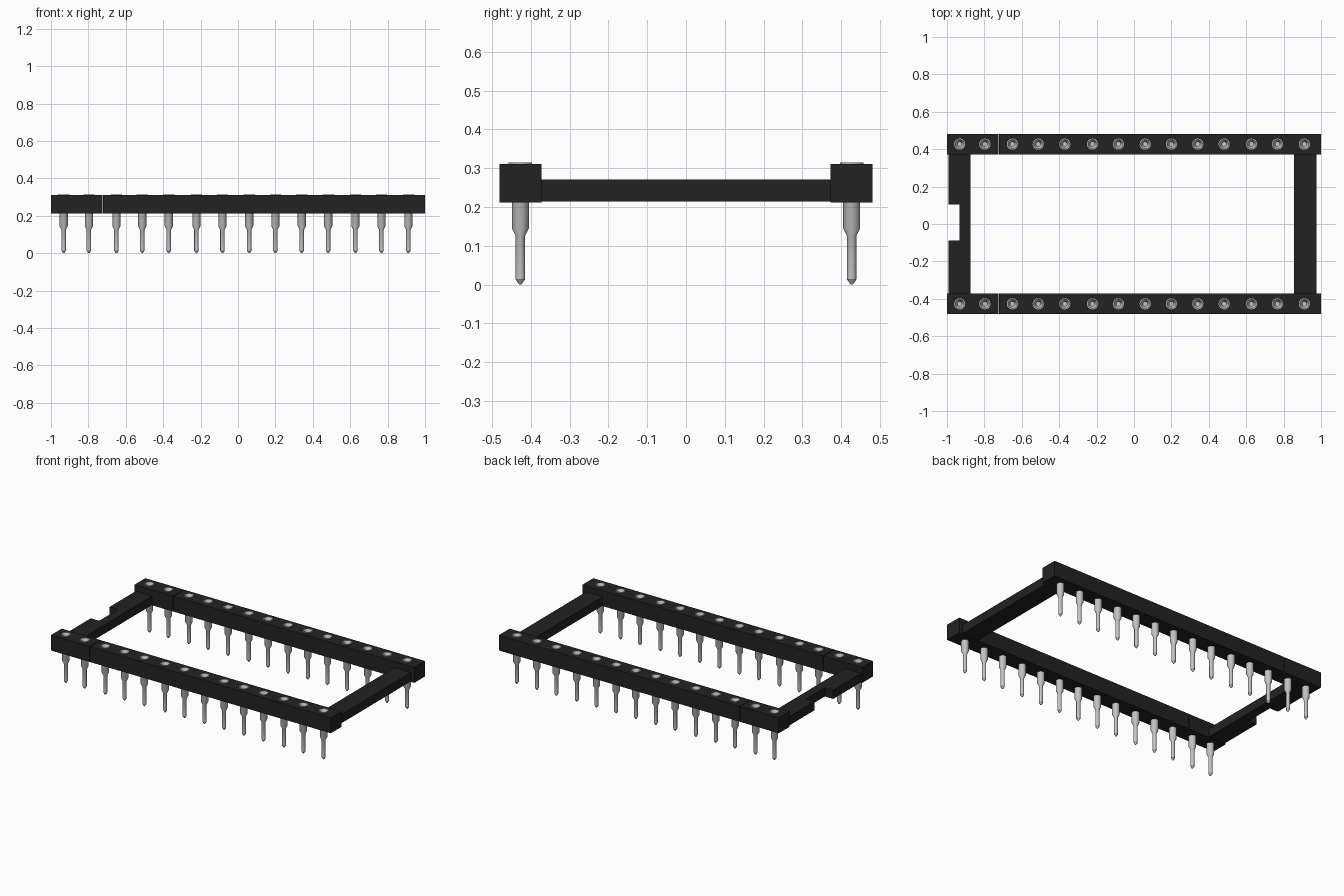
import bpy, bmesh, math

cube = bpy.data.objects.get("Cube")
if cube:
    bpy.data.objects.remove(cube, do_unlink=True)


def material(name, rgb, rough):
    m = bpy.data.materials.new(name)
    m.use_nodes = True
    m.diffuse_color = (*rgb, 1)
    b = m.node_tree.nodes["Principled BSDF"]
    b.inputs["Base Color"].default_value = (*rgb, 1)
    b.inputs["Roughness"].default_value = rough
    return m


BLACK = material("black plastic", (0.016, 0.016, 0.016), 0.6)
SILVER = material("silver metal", (0.56, 0.56, 0.56), 0.4)

PIN_X = [-0.932, -0.797, -0.65, -0.512, -0.37, -0.222, -0.083,
         0.06, 0.2, 0.341, 0.482, 0.628, 0.767, 0.911]
PIN_Y = 0.427
SIDES = 16


def finish(name, bm, mat):
    bmesh.ops.recalc_face_normals(bm, faces=bm.faces)
    me = bpy.data.meshes.new(name)
    bm.to_mesh(me)
    bm.free()
    me.materials.append(mat)
    ob = bpy.data.objects.new(name, me)
    bpy.context.collection.objects.link(ob)
    return ob


def prism(name, outline, z0, z1, mat):
    """Extrude a flat outline from z0 up to z1."""
    bm = bmesh.new()
    face = bm.faces.new([bm.verts.new((x, y, z0)) for x, y in outline])
    top = bmesh.ops.extrude_face_region(bm, geom=[face])["geom"]
    bmesh.ops.translate(bm, vec=(0, 0, z1 - z0),
                        verts=[v for v in top if isinstance(v, bmesh.types.BMVert)])
    return finish(name, bm, mat)


def box(name, x0, x1, y0, y1, z0, z1):
    return prism(name, [(x0, y0), (x1, y0), (x1, y1), (x0, y1)], z0, z1, BLACK)


def lathe(bm, profile, cx, cy):
    """Spin an (r, z) profile about a vertical axis, capping both ends."""
    rings = [[bm.verts.new((cx + r * math.cos(2 * math.pi * i / SIDES),
                            cy + r * math.sin(2 * math.pi * i / SIDES), z))
              for i in range(SIDES)] for r, z in profile]
    for a, b in zip(rings, rings[1:]):
        for i in range(SIDES):
            j = (i + 1) % SIDES
            bm.faces.new((a[i], a[j], b[j], b[i]))
    bm.faces.new(rings[0])
    bm.faces.new(rings[-1])


# Pin: pointed tail, shoulder, lip and funnel-shaped socket
PIN_PROFILE = [(0.003, 0), (0.012, 0.013), (0.012, 0.125), (0.022, 0.145),
               (0.022, 0.295), (0.030, 0.3105), (0.030, 0.315), (0.025, 0.315),
               (0.011, 0.285), (0.011, 0.23)]

for side, sy in (("front", -1), ("back", 1)):
    # Rail in two lengths with a hairline seam between them
    y0, y1 = sorted((sy * 0.372, sy * 0.481))
    for part, x0, x1 in (("short", -1, -0.7245), ("long", -0.7205, 1)):
        rail = box(f"{side}_rail_{part}", x0, x1, y0, y1, 0.211, 0.311)
        # Blind sockets sunk into the rail top
        bm = bmesh.new()
        for x in PIN_X:
            if x0 < x < x1:
                lathe(bm, [(0.0265, 0.222), (0.0265, 0.34)], x, sy * PIN_Y)
        cutter = finish("socket_cutter", bm, BLACK)
        cutter.hide_render = True
        mod = rail.modifiers.new("sockets", 'BOOLEAN')
        mod.operation = 'DIFFERENCE'
        mod.solver = 'EXACT'
        mod.object = cutter
        dg = bpy.context.evaluated_depsgraph_get()
        cut_mesh = bpy.data.meshes.new_from_object(rail.evaluated_get(dg))
        rail.modifiers.clear()
        rail.data = cut_mesh
        bpy.data.objects.remove(cutter, do_unlink=True)

    # Row of pins
    for n, x in enumerate(PIN_X, 1):
        bm = bmesh.new()
        lathe(bm, PIN_PROFILE, x, sy * PIN_Y)
        pin = finish(f"{side}_pin_{n}", bm, SILVER)
        bpy.ops.object.select_all(action='DESELECT')
        pin.select_set(True)
        bpy.context.view_layer.objects.active = pin
        bpy.ops.object.shade_smooth_by_angle(angle=math.radians(30))

# Cross bars: plain at the left end, notched at the right end
box("plain_cross_bar", 0.856, 0.975, -0.376, 0.376, 0.214, 0.271)
prism("notched_cross_bar",
      [(-0.992, -0.376), (-0.874, -0.376), (-0.874, 0.376), (-0.992, 0.376),
       (-0.992, 0.105), (-0.932, 0.105), (-0.932, -0.087), (-0.992, -0.087)],
      0.214, 0.271, BLACK)
